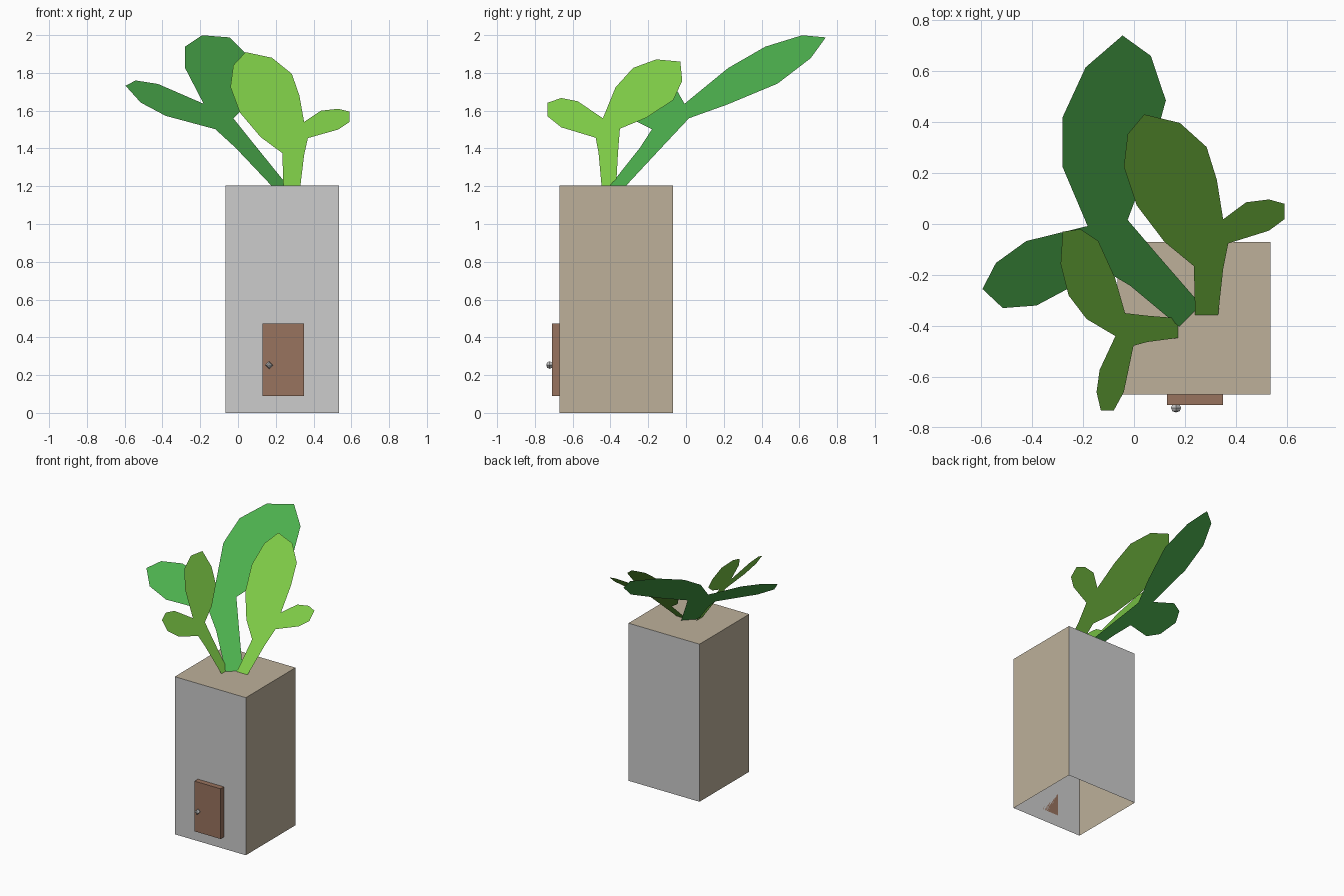
import bpy, bmesh

if "Cube" in bpy.data.objects:
    bpy.data.objects.remove(bpy.data.objects["Cube"])


def mat(name, r, g, b):
    m = bpy.data.materials.new(name)
    lin = [(c / 255 / 12.92) if c < 11 else ((c / 255 + 0.055) / 1.055) ** 2.4 for c in (r, g, b)]
    m.diffuse_color = (*lin, 1)
    m.use_nodes = True
    m.node_tree.nodes["Principled BSDF"].inputs["Base Color"].default_value = m.diffuse_color
    return m


GREY = mat("wall_grey", 204, 204, 204)
TAN = mat("wall_tan", 189, 176, 154)
BROWN = mat("door_brown", 152, 115, 94)
METAL = mat("knob_silver", 205, 205, 205)
GREEN = mat("leaf_green", 78, 178, 79)
LIME = mat("leaf_lime", 125, 202, 70)


def finish(name, bm, *mats):
    me = bpy.data.meshes.new(name)
    bm.to_mesh(me)
    bm.free()
    for m in mats:
        me.materials.append(m)
    ob = bpy.data.objects.new(name, me)
    bpy.context.collection.objects.link(ob)
    return ob


def box(lo, hi):
    bm = bmesh.new()
    bmesh.ops.create_cube(bm, size=1)
    for v in bm.verts:
        v.co = [lo[i] if v.co[i] < 0 else hi[i] for i in range(3)]
    bm.normal_update()
    return bm


def leaf(name, outline, place, material):
    """Flat single-sided leaf: outline points put on a tilted plane."""
    bm = bmesh.new()
    f = bm.faces.new([bm.verts.new(place(a, b)) for a, b in outline])
    f.normal_update()
    if f.normal.z < 0:
        f.normal_flip()
    bmesh.ops.triangulate(bm, faces=[f])
    finish(name, bm, material)


# Tower: open underneath, grey front and back, tan sides and top
TOP = 1.203
bm = box((-0.065, -0.67, 0), (0.535, -0.07, TOP))
bmesh.ops.delete(bm, geom=[f for f in bm.faces if f.normal.z < -0.5], context='FACES_ONLY')
for f in bm.faces:
    f.material_index = 0 if abs(f.normal.y) > 0.5 else 1
finish("tower", bm, GREY, TAN)

# Door and its faceted knob
finish("door", box((0.13, -0.71, 0.09), (0.35, -0.67, 0.473)), BROWN)
bm = bmesh.new()
bmesh.ops.create_uvsphere(bm, u_segments=4, v_segments=4, radius=0.02)
for v in bm.verts:
    x, y, z = v.co
    v.co = (0.165 + x, -0.722 - z * 0.9, 0.253 + y)
bmesh.ops.recalc_face_normals(bm, faces=bm.faces)
finish("door_knob", bm, METAL)

# Right leaf (x, z), leaning back
leaf("right_leaf", [
    (0.24, 1.2), (0.33, 1.2), (0.35, 1.365), (0.37, 1.455), (0.53, 1.5), (0.59, 1.54),
    (0.59, 1.595), (0.53, 1.61), (0.44, 1.6), (0.35, 1.54), (0.325, 1.68), (0.285, 1.795),
    (0.18, 1.88), (0.04, 1.91), (-0.025, 1.84), (-0.04, 1.725), (0.01, 1.59),
    (0.12, 1.46), (0.235, 1.375)],
    lambda x, z: (x, -0.36 + (z - 1.2) * 1.113, z), LIME)

# Left leaf (x, y), leaning left
leaf("left_leaf", [
    (0.175, -0.37), (0.053, -0.36), (-0.035, -0.35), (-0.075, -0.21), (-0.14, -0.067),
    (-0.21, -0.02), (-0.28, -0.03), (-0.288, -0.157), (-0.257, -0.28), (-0.186, -0.373),
    (-0.073, -0.44), (-0.135, -0.573), (-0.147, -0.66), (-0.13, -0.733), (-0.08, -0.733),
    (-0.04, -0.66), (-0.002, -0.478), (0.053, -0.463), (0.175, -0.447)],
    lambda x, y: (x, y, 1.2 + (0.175 - x) * 1.45), LIME)

# Big back leaf (x, y), leaning diagonally
leaf("back_leaf", [
    (0.18, -0.405), (0.265, -0.32), (0.1, -0.13), (-0.025, 0.016), (0.052, 0.22),
    (0.125, 0.485), (0.066, 0.66), (-0.045, 0.74), (-0.19, 0.615), (-0.28, 0.42),
    (-0.28, 0.223), (-0.182, -0.008), (-0.423, -0.067), (-0.542, -0.153), (-0.595, -0.255),
    (-0.515, -0.33), (-0.383, -0.32), (-0.12, -0.18), (-0.014, -0.243)],
    lambda x, y: (x, y, 1.2 + (y - x + 0.585) * 0.575), GREEN)
